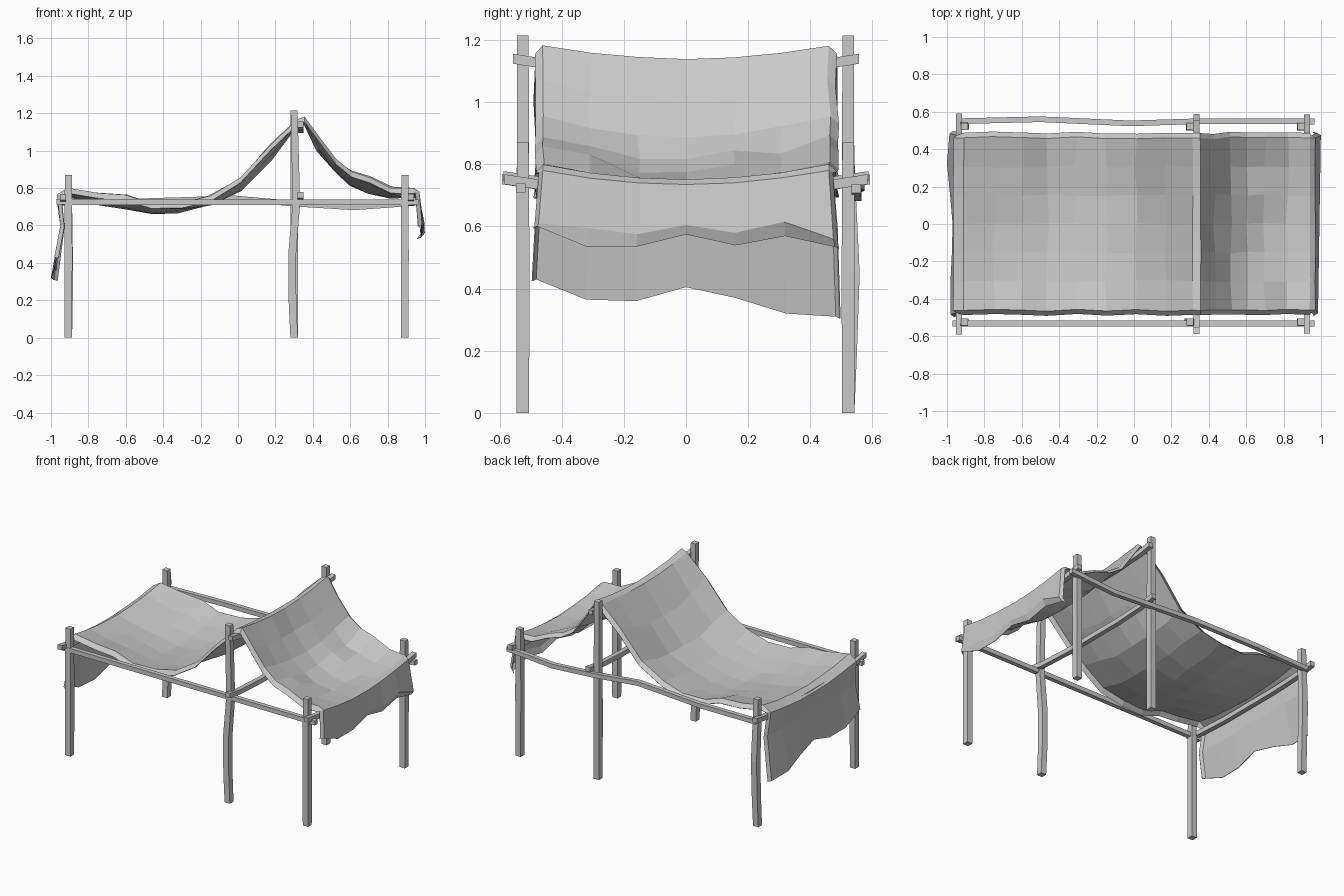
import bpy, bmesh, random
from mathutils import Vector

random.seed(4)
if "Cube" in bpy.data.objects:
    bpy.data.objects.remove(bpy.data.objects["Cube"], do_unlink=True)

grey = bpy.data.materials.new("plain grey")
grey.use_nodes = True
COLOUR = (0.59, 0.59, 0.59, 1)
grey.diffuse_color = COLOUR
grey.node_tree.nodes["Principled BSDF"].inputs["Base Color"].default_value = COLOUR


def finish(name, bm):
    bmesh.ops.recalc_face_normals(bm, faces=bm.faces)
    mesh = bpy.data.meshes.new(name)
    bm.to_mesh(mesh)
    bm.free()
    mesh.materials.append(grey)
    obj = bpy.data.objects.new(name, mesh)
    bpy.context.collection.objects.link(obj)
    return obj


def pole(name, path, sizes):
    """Square timber swept along a path, with sections square to its main axis."""
    bm = bmesh.new()
    pts = [Vector(p) for p in path]
    d = pts[-1] - pts[0]
    axis = max(range(3), key=lambda i: abs(d[i]))
    a, b = [i for i in range(3) if i != axis]
    rings = []
    for p, s in zip(pts, sizes):
        ring = []
        for u, v in ((-1, -1), (1, -1), (1, 1), (-1, 1)):
            q = p.copy()
            q[a] += u * s / 2
            q[b] += v * s / 2
            ring.append(bm.verts.new(q))
        rings.append(ring)
    for r, s in zip(rings, rings[1:]):
        for i in range(4):
            j = (i + 1) % 4
            bm.faces.new((r[i], r[j], s[j], s[i]))
    bm.faces.new(rings[0])
    bm.faces.new(rings[-1])
    return finish(name, bm)


# Posts, some of them bent
LEVELS = (0, 0.2, 0.45, 0.72, 1)
BENDS = {
    ("middle", "front"): [(0, 0), (-0.009, 0), (-0.01, 0), (0.012, 0), (0, 0)],
    ("right", "back"): [(0, 0), (0.003, 0.008), (0.003, 0.016), (0, 0.004), (0, 0)],
}
for place, x, top in (("right", -0.907, 0.87), ("middle", 0.3, 1.215), ("left", 0.892, 0.87)):
    for side, y in (("front", -0.525), ("back", 0.522)):
        bend = BENDS.get((place, side), [(0, 0)] * 5)
        path = [(x + bx, y + by, z if z < 1 else top)
                for z, (bx, by) in zip(LEVELS, bend)]
        pole(f"{place}_{side}_post", path, (0.04, 0.041, 0.042, 0.04, 0.037))

# Long rails
RAIL = [0.03] * 6
pole("front_rail", [(-0.97, -0.532, 0.726), (0.965, -0.532, 0.724)], RAIL)
pole("back_rail", [(-0.92, 0.55, 0.725), (-0.5, 0.56, 0.73), (-0.02, 0.538, 0.745),
                   (0.3, 0.548, 0.717), (0.62, 0.55, 0.697), (0.965, 0.548, 0.722)], RAIL)

# Cross bars, sagging under the cloth
for name, x, z, reach, sag in (("right_cross_bar", -0.935, 0.752, 0.592, 0.03),
                               ("middle_cross_bar", 0.333, 0.762, 0.587, 0.03),
                               ("ridge_bar", 0.333, 1.14, 0.557, 0.03),
                               ("left_cross_bar", 0.925, 0.752, 0.585, 0.03)):
    pole(name, [(x, s * reach, z - sag * (1 - s ** 4)) for s in (-1, -0.8, -0.4, 0.4, 0.8, 1)],
         [0.032] * 6)

# Cloth: (x, height at the middle, height at the edges) along its length
PROFILE = [(-0.965, 0.725, 0.765), (-0.91, 0.755, 0.80), (-0.75, 0.715, 0.768),
           (-0.6, 0.688, 0.765), (-0.46, 0.666, 0.722), (-0.31, 0.673, 0.716),
           (-0.15, 0.71, 0.76), (0.01, 0.785, 0.85), (0.17, 0.945, 1.03),
           (0.315, 1.13, 1.165), (0.355, 1.138, 1.18), (0.43, 1.0, 1.07),
           (0.515, 0.89, 0.95), (0.6, 0.815, 0.887), (0.7, 0.77, 0.86),
           (0.82, 0.748, 0.805), (0.94, 0.75, 0.798), (0.968, 0.735, 0.78)]
ROWS = [(i - 3) / 3 * 0.46 for i in range(7)]
# Uneven sag of each row beside the ridge
RIPPLE = (0, 0.016, -0.012, 0, 0.016, -0.012, 0)
# Flap ends, one value per row across the cloth
LONG_X = (0.98, 0.98, 0.972, 0.968, 0.982, 0.998, 0.985)
LONG_Z = (0.43, 0.365, 0.36, 0.405, 0.37, 0.32, 0.31)
SHORT_FOLD = (0.61, 0.595, 0.575, 0.605, 0.58, 0.615, 0.56)
SHORT_Z = (0.6, 0.535, 0.535, 0.575, 0.54, 0.57, 0.535)

bm = bmesh.new()
columns = []
for i, y in enumerate(ROWS):
    bow = ((i - 3) / 3) ** 2
    # hanging flap at the long end
    pts = [(-LONG_X[i], y * 1.05, LONG_Z[i]), (-0.948, y * 1.03, 0.6)]
    # top of the cloth
    for x, mid, rim in PROFILE:
        crest = 0.3 < x < 0.4 or abs(x) > 0.9
        j = 0.002 if crest else 0.01
        lift = RIPPLE[i] if 0.55 < x < 0.75 else 0
        pts.append((x + random.uniform(-j, j), y + random.uniform(-j, j) * 0.7,
                    mid + (rim - mid) * bow + lift + random.uniform(-j, j) * 0.6))
    # hanging flap at the short end, curling under
    swing = 0.982 + 0.0025 * i
    pts += [(swing, y * 1.03, SHORT_FOLD[i]), (swing - 0.003 - 0.003 * i, y * 1.04, SHORT_Z[i])]
    columns.append(pts)


def hem(pts, out, drop):
    """Narrow turned-down border along a side of the cloth."""
    border = []
    for x, y, z in pts:
        if -0.94 < x < 0.96:
            border.append((x, y + out, z - drop))
        else:
            border.append((x + (0.02 if x < 0 else -0.02), y + out * 0.5, z - 0.006))
    return border


columns = [hem(columns[0], -0.024, 0.028)] + columns + [hem(columns[-1], 0.026, 0.024)]
grid = [[bm.verts.new(p) for p in col] for col in columns]
for a, b in zip(grid, grid[1:]):
    for k in range(len(a) - 1):
        bm.faces.new((a[k], a[k + 1], b[k + 1], b[k]))
cloth = finish("cloth_canopy", bm)
thick = cloth.modifiers.new("cloth thickness", "SOLIDIFY")
thick.thickness = 0.004
thick.offset = 0
